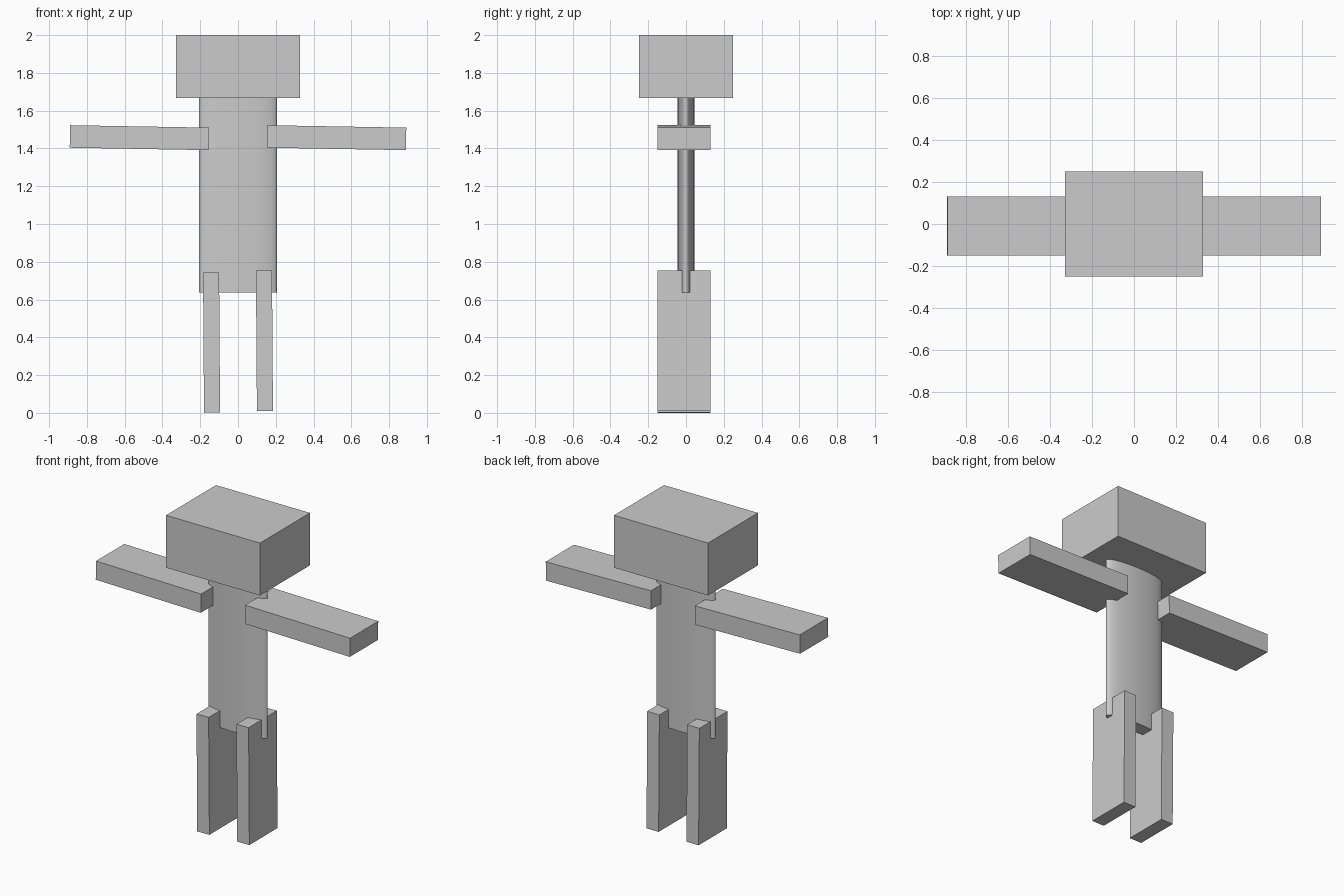
import bpy
from math import radians

if "Cube" in bpy.data.objects:
    bpy.data.objects.remove(bpy.data.objects["Cube"])


def box(name, center, size, tilt=0.0):
    bpy.ops.mesh.primitive_cube_add(size=1, location=center,
                                    rotation=(0, radians(tilt), 0))
    ob = bpy.context.object
    ob.name = name
    ob.scale = size
    return ob


# Head block
box("head", (0, 0, 1.834), (0.658, 0.5, 0.332))

# Flattened oval torso, tucked slightly into the head
bottom, top = 0.637, 1.69
bpy.ops.mesh.primitive_cylinder_add(vertices=64, radius=1, depth=1,
                                    location=(0, 0, (bottom + top) / 2))
torso = bpy.context.object
torso.name = "torso"
torso.scale = (0.206, 0.044, top - bottom)
bpy.ops.object.transform_apply(location=False, rotation=False, scale=True)
bpy.ops.object.shade_smooth_by_angle(angle=radians(40))

# Arms and legs, each pair sharing the same slight tilt
for side, s, leg_z in (("left", -1, 0.372), ("right", 1, 0.382)):
    box(f"{side}_arm", (s * 0.522, -0.01, 1.457), (0.736, 0.282, 0.119), 1.0)
    box(f"{side}_leg", (s * 0.140, -0.01, leg_z), (0.085, 0.282, 0.742), -0.4)
